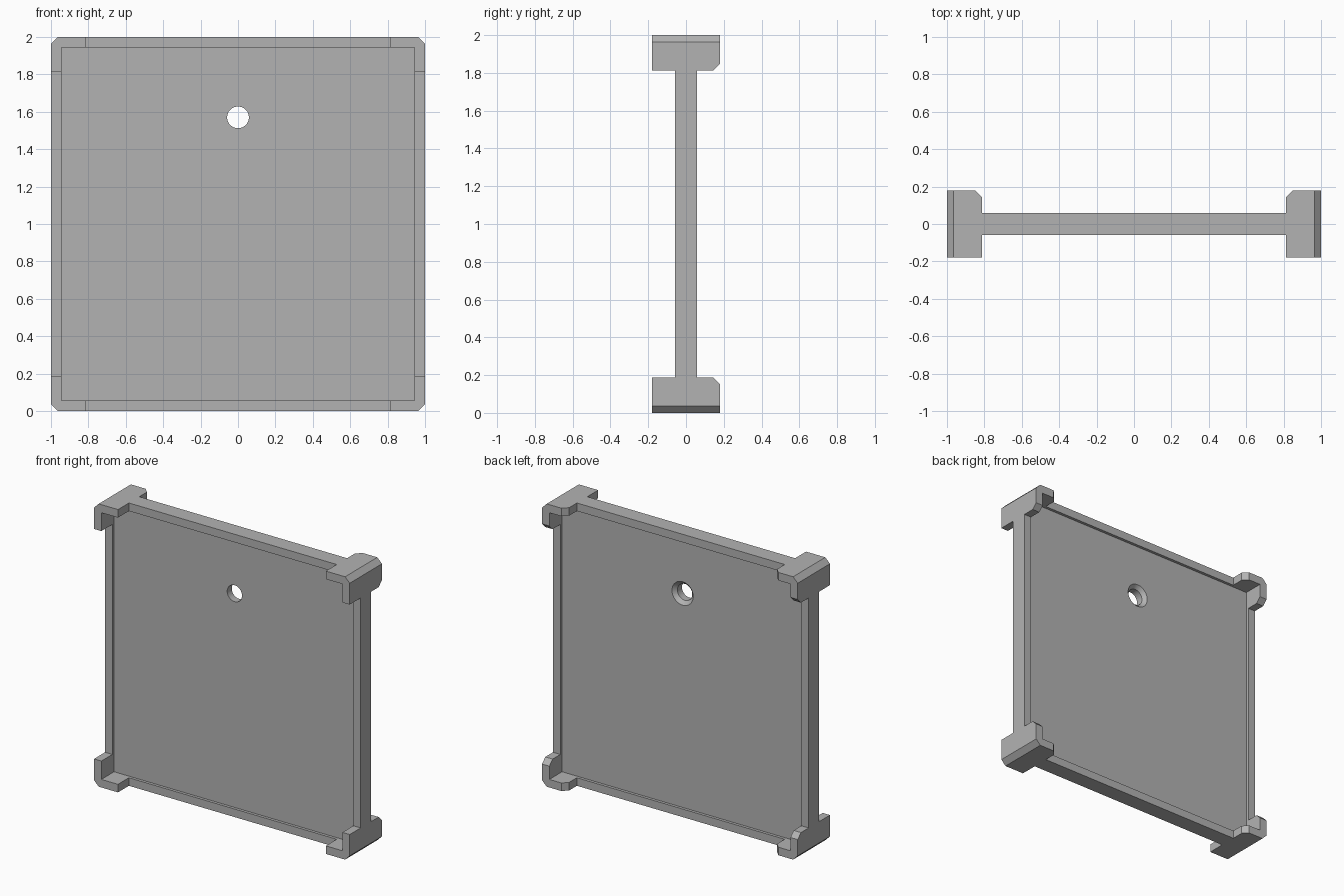
import bpy, bmesh, math
from mathutils import Matrix, Vector

if "Cube" in bpy.data.objects:
    bpy.data.objects.remove(bpy.data.objects["Cube"], do_unlink=True)

HALF, DEPTH = 1.0, 0.18      # outer half size and corner half depth
RAIL, PANEL = 0.058, 0.038   # half depths of the rails and the panel
INNER, LEG, CHAMFER = 0.943, 0.813, 0.036
CENTRE = Vector((0, 0, HALF))

grey = bpy.data.materials.new("plain grey")
grey.use_nodes = True
grey.diffuse_color = (0.45, 0.45, 0.45, 1)
grey.node_tree.nodes["Principled BSDF"].inputs["Base Color"].default_value = grey.diffuse_color


def make_object(name, bm, matrix=Matrix.Identity(4)):
    bmesh.ops.transform(bm, matrix=Matrix.Translation(CENTRE) @ matrix, verts=bm.verts)
    bmesh.ops.recalc_face_normals(bm, faces=bm.faces)
    mesh = bpy.data.meshes.new(name)
    bm.to_mesh(mesh)
    bm.free()
    mesh.materials.append(grey)
    obj = bpy.data.objects.new(name, mesh)
    bpy.context.collection.objects.link(obj)
    return obj


def prism(name, outline, half, matrix=Matrix.Identity(4)):
    """Extrude an x-y outline along z, from -half to half."""
    bm = bmesh.new()
    face = bm.faces.new([bm.verts.new((x, y, -half)) for x, y in outline])
    top = bmesh.ops.extrude_face_region(bm, geom=[face])["geom"]
    moved = [v for v in top if isinstance(v, bmesh.types.BMVert)]
    bmesh.ops.translate(bm, verts=moved, vec=(0, 0, 2 * half))
    return make_object(name, bm, matrix)


def cone(name, r_front, r_back, y0, y1, matrix):
    """Round cutter running from y0 to y1."""
    bm = bmesh.new()
    bmesh.ops.create_cone(bm, cap_ends=True, segments=48, radius1=r_back,
                          radius2=r_front, depth=y1 - y0)
    # local z points to the front
    turn = Matrix.Rotation(math.radians(90), 4, "X")
    return make_object(name, bm, matrix @ Matrix.Translation((0, (y0 + y1) / 2, 0)) @ turn)


# Solid block with chamfered outer corners
c = HALF - CHAMFER
octagon = [(HALF, -c), (HALF, c), (c, HALF), (-c, HALF),
           (-HALF, c), (-HALF, -c), (-c, -HALF), (c, -HALF)]
body = prism("framed_panel", octagon, DEPTH, Matrix.Rotation(math.radians(90), 4, "X"))

cutters = []
far = 0.3


def rect(half_w, y0, y1):
    return [(-half_w, y0), (half_w, y0), (half_w, y1), (-half_w, y1)]


# Recesses in front of and behind the panel
cutters.append(prism("front_recess", rect(INNER, -far, -PANEL), INNER))
cutters.append(prism("back_recess", rect(INNER, PANEL, far), INNER))

# Gaps between the corner brackets; the back ends of the brackets are chamfered
flare = LEG + far - DEPTH + CHAMFER
back_gap = [(-LEG, RAIL), (LEG, RAIL), (LEG, DEPTH - CHAMFER), (flare, far),
            (-flare, far), (-LEG, DEPTH - CHAMFER)]
for label, angle in (("upright", 0), ("level", 90)):
    turn = Matrix.Rotation(math.radians(angle), 4, "Y")
    cutters.append(prism(label + "_front_gap", rect(LEG, -far, -RAIL), 1.2, turn))
    cutters.append(prism(label + "_back_gap", back_gap, 1.2, turn))

# Hanging hole, countersunk at the back
at_hole = Matrix.Translation((0, 0, 0.57))
cutters.append(cone("hole", 0.058, 0.058, -far, far, at_hole))
cutters.append(cone("countersink", 0.053, 0.093, PANEL - 0.03, PANEL + 0.01, at_hole))

bpy.ops.object.select_all(action="DESELECT")
bpy.context.view_layer.objects.active = body
body.select_set(True)
for cutter in cutters:
    cutter.hide_render = True
    mod = body.modifiers.new(cutter.name, "BOOLEAN")
    mod.operation = "DIFFERENCE"
    mod.solver = "EXACT"
    mod.object = cutter
    bpy.ops.object.modifier_apply(modifier=mod.name)
    bpy.data.objects.remove(cutter, do_unlink=True)

bpy.ops.object.shade_smooth_by_angle(angle=math.radians(25))
